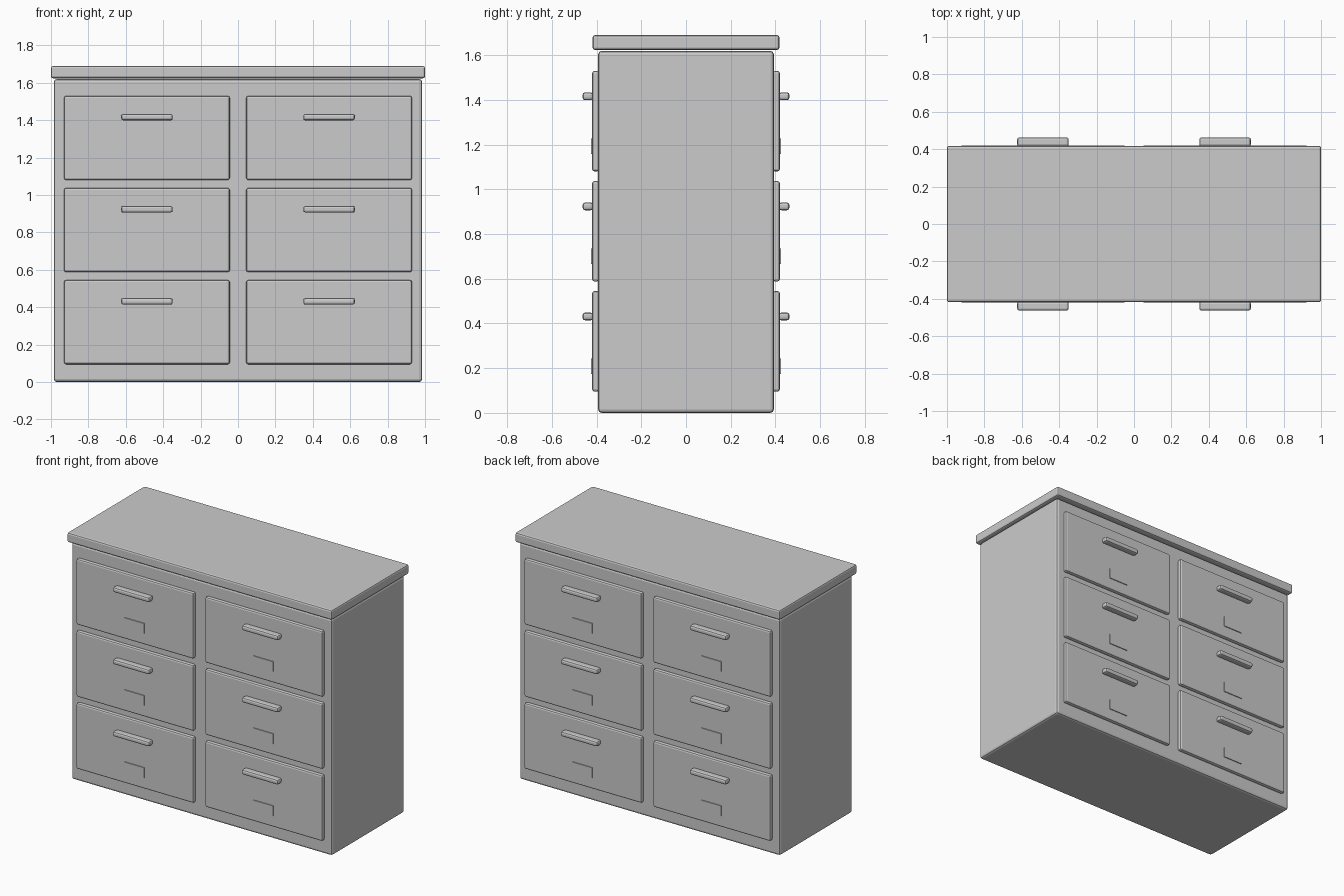
import bpy

if "Cube" in bpy.data.objects:
    bpy.data.objects.remove(bpy.data.objects["Cube"])

grey = bpy.data.materials.new("plain grey")
grey.diffuse_color = (0.6, 0.6, 0.6, 1)
grey.use_nodes = True
grey.node_tree.nodes["Principled BSDF"].inputs["Base Color"].default_value = grey.diffuse_color


def box(name, x, y, z, bevel=0.0, segments=2):
    """Bevelled box from (min, max) ranges on each axis."""
    bpy.ops.mesh.primitive_cube_add(size=1, location=[sum(r) / 2 for r in (x, y, z)])
    ob = bpy.context.object
    ob.name = name
    ob.scale = [r[1] - r[0] for r in (x, y, z)]
    bpy.ops.object.transform_apply(location=False, rotation=False, scale=True)
    ob.data.materials.append(grey)
    if bevel:
        mod = ob.modifiers.new("rounded edges", 'BEVEL')
        mod.width = bevel
        mod.segments = segments
    return ob


# Cabinet body and overhanging top
box("body", (-0.985, 0.985), (-0.393, 0.393), (0, 1.62), 0.016)
box("top", (-1, 1), (-0.418, 0.418), (1.624, 1.69), 0.011)

# Three rows of two drawers, on the front and the back
for side, face in ((-1, "front"), (1, "back")):
    def depth(inner, outer):
        return sorted((side * inner, side * outer))

    for cx, column in ((-0.487, "left"), (0.487, "right")):
        for row in range(3):
            z = 0.095 + row * 0.4925
            tag = f"{face}_{column}_{row + 1}"
            box("drawer_" + tag, (cx - 0.443, cx + 0.443), depth(0.388, 0.42),
                (z, z + 0.45), 0.011)
            box("handle_" + tag, (cx - 0.138, cx + 0.138), depth(0.415, 0.463),
                (z + 0.319, z + 0.354), 0.012)
            box("label_plate_" + tag, (cx - 0.074, cx + 0.074), depth(0.417, 0.426),
                (z + 0.078, z + 0.148))
